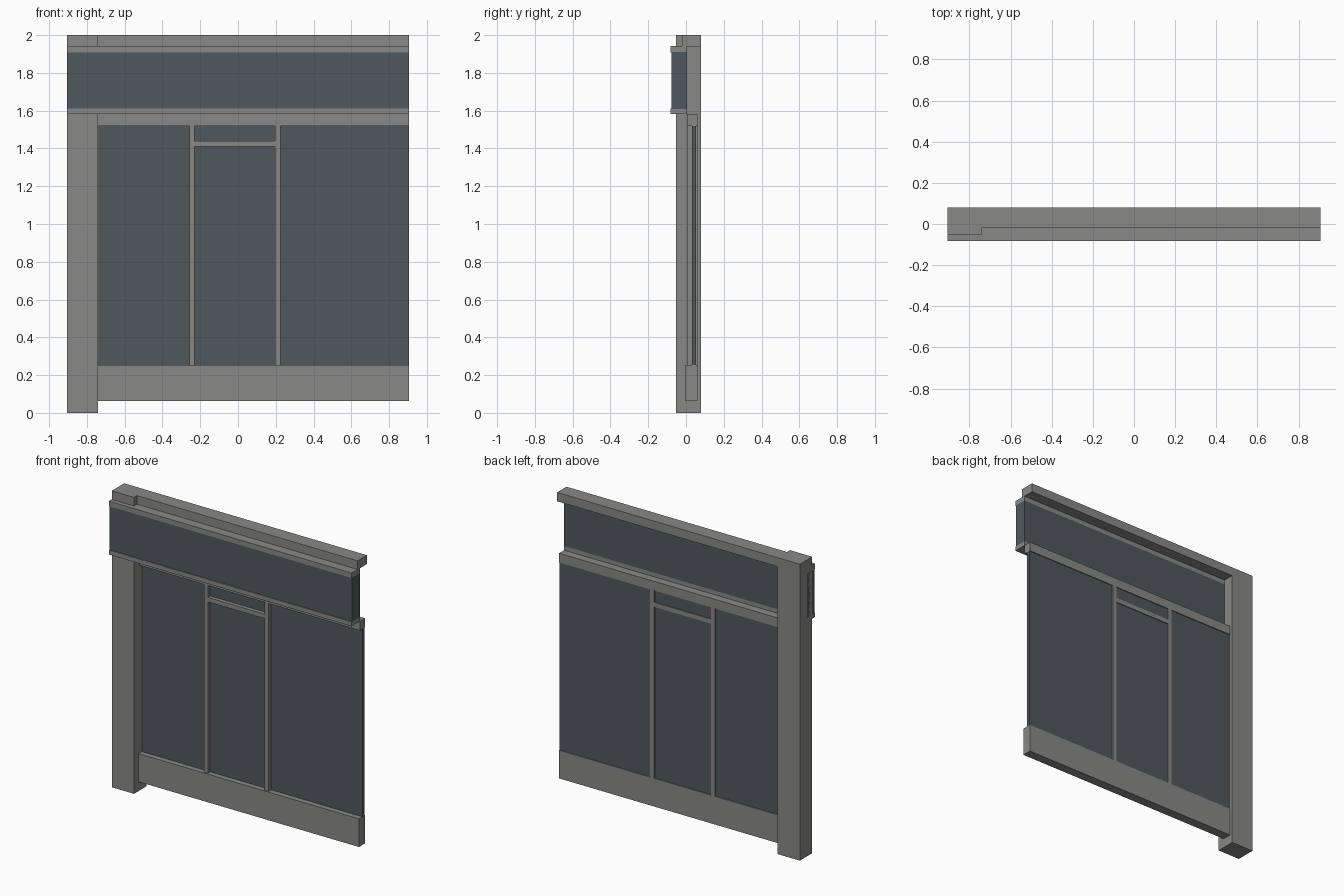
import bpy

cube = bpy.data.objects.get("Cube")
if cube:
    bpy.data.objects.remove(cube, do_unlink=True)


def material(name, color):
    m = bpy.data.materials.new(name)
    m.use_nodes = True
    m.diffuse_color = color
    m.node_tree.nodes["Principled BSDF"].inputs["Base Color"].default_value = color
    return m


grey = material("grey_frame", (0.25, 0.25, 0.243, 1))
slate = material("slate_glass", (0.08, 0.099, 0.106, 1))


def box(name, mat, x, y, z):
    """Flat-shaded box spanning the given (low, high) ranges."""
    bpy.ops.mesh.primitive_cube_add(
        size=1, location=[(lo + hi) / 2 for lo, hi in (x, y, z)])
    ob = bpy.context.object
    ob.name = name
    ob.scale = [hi - lo for lo, hi in (x, y, z)]
    bpy.ops.object.transform_apply(location=False, rotation=False, scale=True)
    ob.data.materials.append(mat)
    return ob


LEFT, RIGHT, INNER = -0.906, 0.906, -0.74
FULL, BAY = (LEFT, RIGHT), (INNER, RIGHT)
FRAME_Y = (0.006, 0.06)

# Structural post and top beam
box("side_pillar", grey, (LEFT, INNER), (-0.052, 0.08), (0, 2))
box("top_beam", grey, BAY, (-0.02, 0.08), (1.94, 2))

# Projecting fascia board with trims
box("fascia_panel", slate, FULL, (-0.077, 0.006), (1.61, 1.91))
box("fascia_top_trim", grey, FULL, (-0.083, 0.006), (1.908, 1.942))
box("fascia_bottom_trim", grey, FULL, (-0.083, 0.006), (1.582, 1.612))

# Window bay: header, base panel, glazing
box("window_header", grey, BAY, FRAME_Y, (1.52, 1.582))
box("base_panel", grey, BAY, (-0.004, 0.06), (0.063, 0.253))
box("window_glass", slate, BAY, (0.032, 0.054), (0.253, 1.52))

# Door mullions and transom
for side, x in (("right", (-0.257, -0.23)), ("left", (0.195, 0.225))):
    box(side + "_mullion", grey, x, FRAME_Y, (0.253, 1.52))
box("door_transom", grey, (-0.23, 0.195), FRAME_Y, (1.41, 1.44))
